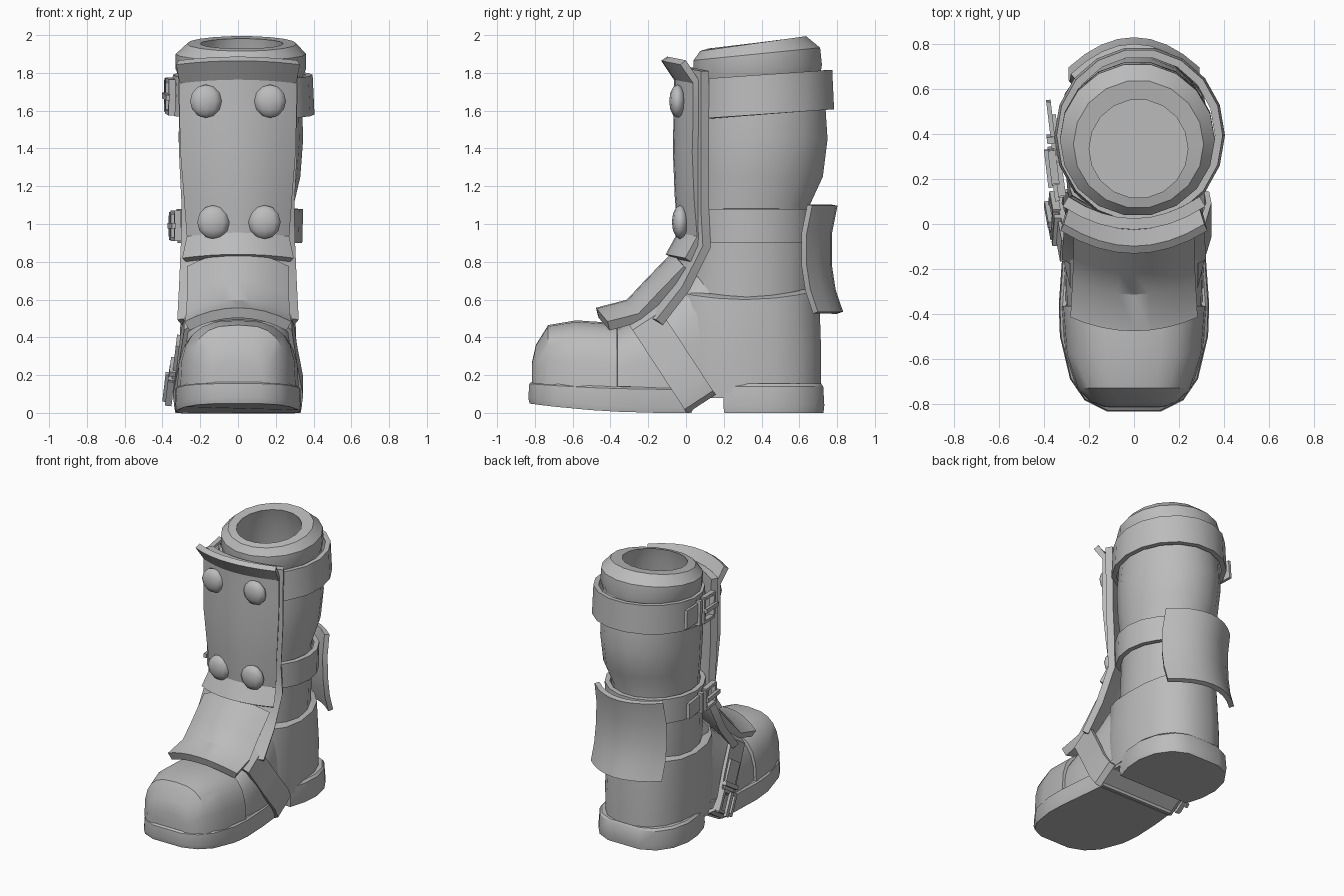
import bpy, bmesh
from math import cos, sin, pi, copysign
from mathutils import Vector, Matrix

cube = bpy.data.objects.get("Cube")
if cube:
    bpy.data.objects.remove(cube, do_unlink=True)

grey = bpy.data.materials.new("boot grey")
grey.use_nodes = True
COLOUR = (0.5, 0.5, 0.5, 1)
grey.diffuse_color = COLOUR
grey.node_tree.nodes["Principled BSDF"].inputs["Base Color"].default_value = COLOUR


def finish(name, bm, thick=0, side=-1, angle=32):
    """Turn a bmesh into a shaded object, optionally thickened."""
    bmesh.ops.recalc_face_normals(bm, faces=bm.faces)
    mesh = bpy.data.meshes.new(name)
    bm.to_mesh(mesh)
    bm.free()
    ob = bpy.data.objects.new(name, mesh)
    bpy.context.collection.objects.link(ob)
    mesh.materials.append(grey)
    bpy.ops.object.select_all(action='DESELECT')
    ob.select_set(True)
    bpy.context.view_layer.objects.active = ob
    if thick:
        mod = ob.modifiers.new("thickness", 'SOLIDIFY')
        mod.thickness = thick
        mod.offset = side
        bpy.ops.object.modifier_apply(modifier=mod.name)
    bpy.ops.object.shade_smooth_by_angle(angle=angle * pi / 180)
    return ob


def loft(name, rings, caps=(True, True), closed=True, **kw):
    """Skin a list of equally long point rows."""
    bm = bmesh.new()
    rows = [[bm.verts.new(p) for p in r] for r in rings]
    n = len(rows[0])
    for a, b in zip(rows, rows[1:]):
        for i in range(n if closed else n - 1):
            j = (i + 1) % n
            bm.faces.new((a[i], a[j], b[j], b[i]))
    for use, row in zip(caps, (rows[0], rows[-1])):
        if use:
            bm.faces.new(row)
    return finish(name, bm, **kw)


def oval(z, cy, rx, ry, cx=0.0, tilt=0.0, bow=0.0, power=2.0, n=18):
    """Horizontal rounded ring; tilt leans it back, bow lifts front and back."""
    pts = []
    for i in range(n):
        a = 2 * pi * i / n
        c, s = cos(a), sin(a)
        u = copysign(abs(c) ** (2 / power), c)
        v = copysign(abs(s) ** (2 / power), s)
        pts.append((cx + rx * u, cy + ry * v, z + tilt * ry * v + bow * v * v))
    return pts


def arch(y, w, top, base=0.11, power=2.9, n=13):
    """Upright arch section across the foot."""
    pts = []
    for i in range(n):
        a = pi * i / (n - 1)
        c, s = cos(a), sin(a)
        pts.append((w * copysign(abs(c) ** (2 / power), c), y,
                    base + (top - base) * abs(s) ** (2 / power)))
    return pts


def sheet(name, profile, back, drop, thick, cols=9):
    """Curved plate: profile rows are (y, z, half width), edges bend back and down."""
    rows = []
    for y, z, w in profile:
        ss = [2 * i / (cols - 1) - 1 for i in range(cols)]
        rows.append([(w * s, y + back * s * s, z - drop * s * s) for s in ss])
    return loft(name, rows, (False, False), closed=False, thick=thick, side=0)


# Shaft with padded collar and hollow inside
loft("shaft", [
    oval(0.50, 0.32, 0.27, 0.36),
    oval(0.90, 0.34, 0.28, 0.34),
    oval(1.10, 0.34, 0.285, 0.32, 0.01),
    oval(1.25, 0.37, 0.315, 0.36, 0.015),
    oval(1.45, 0.38, 0.33, 0.375, 0.015),
    oval(1.60, 0.385, 0.325, 0.36, 0.015),
    oval(1.78, 0.38, 0.32, 0.34, 0.015, 0.07)], (True, False))
loft("collar", [
    oval(1.76, 0.38, 0.32, 0.335, 0.015, 0.07),
    oval(1.82, 0.38, 0.345, 0.345, 0.015, 0.07),
    oval(1.90, 0.375, 0.345, 0.34, 0.015, 0.10),
    oval(1.955, 0.355, 0.29, 0.285, 0.02, 0.14),
    oval(1.955, 0.335, 0.22, 0.22, 0.02, 0.12),
    oval(1.85, 0.345, 0.25, 0.25, 0.02, 0.05),
    oval(1.50, 0.36, 0.27, 0.29, 0.02),
    oval(1.12, 0.34, 0.24, 0.25, 0.01)], (False, True), angle=25)

# Rear foot with a scooped upper edge
loft("heel_counter", [
    oval(0.10, 0.31, 0.305, 0.41, power=2.4),
    oval(0.35, 0.30, 0.31, 0.42, power=2.4),
    oval(0.60, 0.31, 0.30, 0.40, bow=0.05, power=2.3),
    oval(0.615, 0.31, 0.27, 0.37, bow=0.05, power=2.3)])

# Forefoot and toe cap
loft("forefoot", [arch(-0.50, 0.27, 0.42), arch(-0.36, 0.305, 0.45), arch(-0.20, 0.31, 0.53),
                  arch(-0.08, 0.30, 0.62), arch(0.06, 0.28, 0.78), arch(0.20, 0.26, 0.85)])
loft("toe_cap", [arch(-0.815, 0.13, 0.27, 0.16), arch(-0.795, 0.19, 0.36, 0.155),
                 arch(-0.73, 0.255, 0.465, 0.15), arch(-0.58, 0.305, 0.49, 0.14),
                 arch(-0.365, 0.322, 0.475, 0.12), arch(-0.36, 0.29, 0.44, 0.12)])


def slab(name, half, levels):
    """Sole from a half outline of (half width, y); levels are (scale, height rule)."""
    outline = half + [(-x, y) for x, y in reversed(half)]
    mid = sum(p[1] for p in half) / len(half)
    loft(name, [[(x * k, mid + (y - mid) * k, rule(y)) for x, y in outline]
                for k, rule in levels])


def toe_spring(y):
    return 0.05 * max(0, (-y - 0.1) / 0.74) ** 2


slab("front_sole",
     [(0.12, -0.835), (0.22, -0.785), (0.285, -0.69), (0.33, -0.50), (0.335, -0.36),
      (0.32, -0.15), (0.30, 0.04)],
     [(0.98, toe_spring), (1.0, lambda y: 0.03 + toe_spring(y)),
      (0.985, lambda y: 0.125 + 0.6 * toe_spring(y)), (0.95, lambda y: 0.135 + 0.6 * toe_spring(y))])
heel = [(0.29, 0.20), (0.325, 0.32), (0.335, 0.45), (0.305, 0.58), (0.235, 0.68), (0.13, 0.73)]
slab("heel_sole", heel, [(0.99, lambda y: 0), (1.01, lambda y: 0.04),
                         (0.985, lambda y: 0.14), (0.94, lambda y: 0.155)])
slab("arch_filler", [(0.28, -0.05), (0.29, 0.15), (0.29, 0.35)],
     [(1, lambda y: 0.08), (1, lambda y: 0.16)])

# Shin guard, lining layer behind it, and instep guard
sheet("shin_guard", [(-0.115, 1.875, 0.32), (-0.045, 1.77, 0.30), (-0.045, 1.60, 0.30),
                     (-0.05, 1.40, 0.295), (-0.04, 1.15, 0.275), (-0.025, 0.95, 0.26),
                     (-0.09, 0.83, 0.285)], 0.10, 0.02, 0.04)
sheet("shin_lining", [(0.0, 1.83, 0.305), (0.0, 1.60, 0.30), (0.0, 1.40, 0.30),
                      (0.0, 1.10, 0.285), (0.01, 0.90, 0.29), (-0.10, 0.68, 0.30),
                      (-0.24, 0.50, 0.31)], 0.10, 0.02, 0.05)
sheet("instep_guard", [(-0.055, 0.83, 0.255), (-0.20, 0.68, 0.255), (-0.30, 0.575, 0.26),
                       (-0.47, 0.53, 0.27)], 0.06, 0.07, 0.055)

# Rear flap
sheet("rear_flap", [(0.785, 1.10, 0.27), (0.755, 0.95, 0.275), (0.755, 0.78, 0.28),
                    (0.775, 0.65, 0.28), (0.815, 0.53, 0.28)], -0.13, 0.0, 0.035)


def band(name, lower, upper):
    loft(name, [lower, upper], (False, False), thick=0.035, side=-1)


# Straps around the leg
band("calf_strap", oval(1.58, 0.395, 0.38, 0.395, 0.025, 0.07),
     oval(1.79, 0.395, 0.37, 0.385, 0.025, 0.07))
band("ankle_strap", oval(0.90, 0.345, 0.33, 0.35, 0.01), oval(1.08, 0.345, 0.335, 0.35, 0.01))

# Instep strap that slants down the sides and passes under the arch
along = Vector((0, 0.55, -0.84))
across = Vector((0, 0.84, 0.55))
half_loop = [(0.0, -0.04), (0.20, -0.02), (0.285, 0.05), (0.315, 0.28), (0.345, 0.46),
             (0.335, 0.55), (0.30, 0.575), (0.0, 0.575)]
loop = half_loop + [(-x, t) for x, t in reversed(half_loop[1:-1])]
start = Vector((0, -0.235, 0.53))
loft("instep_strap", [[start + Vector((x, 0, 0)) + along * t + across * w for x, t in loop]
                      for w in (-0.09, 0.09)], (False, False), thick=0.025, side=-1)

# Rounded studs
for x, z, r in ((-0.17, 1.65, 0.088), (0.17, 1.65, 0.088), (-0.13, 1.01, 0.09), (0.14, 1.01, 0.09)):
    bm = bmesh.new()
    bmesh.ops.create_uvsphere(bm, u_segments=10, v_segments=6, radius=r)
    y = -0.045 if z > 1.3 else -0.03
    bmesh.ops.transform(bm, verts=bm.verts,
                        matrix=Matrix.Translation((x, y, z)) @ Matrix.Diagonal((1, 0.5, 1, 1)))
    finish("stud", bm, angle=60)


def buckle(name, centre, run, out, width):
    """Strap end, open frame, prong and keeper; run follows the strap, out faces away."""
    run, out = Vector(run).normalized(), Vector(out).normalized()
    side = out.cross(run).normalized()
    out = run.cross(side)
    frame = Matrix((run, side, out)).transposed().to_4x4()
    frame.translation = centre
    h = width / 2
    parts = [((-0.10, 0, 0), (0.24, width * 0.8, 0.02)),
             ((0.07, h, 0.012), (0.15, 0.022, 0.035)), ((0.07, -h, 0.012), (0.15, 0.022, 0.035)),
             ((0.14, 0, 0.012), (0.022, width, 0.035)), ((0.0, 0, 0.012), (0.022, width, 0.035)),
             ((0.08, 0, 0.035), (0.17, 0.03, 0.022)), ((-0.05, 0, 0.01), (0.03, width * 1.05, 0.035))]
    bm = bmesh.new()
    for pos, size in parts:
        bmesh.ops.create_cube(bm, size=1, matrix=frame @ Matrix.Translation(pos)
                              @ Matrix.Diagonal((*size, 1)))
    finish(name, bm)


buckle("calf_buckle", (-0.355, 0.33, 1.68), (0.12, -1, -0.07), (-1, -0.12, 0), 0.17)
buckle("ankle_buckle", (-0.328, 0.27, 0.99), (0.14, -1, 0), (-1, -0.14, 0), 0.14)
buckle("instep_buckle", (-0.338, 0.0, 0.20), (-0.10, 0.55, -0.84), (-1, 0, 0.12), 0.14)
